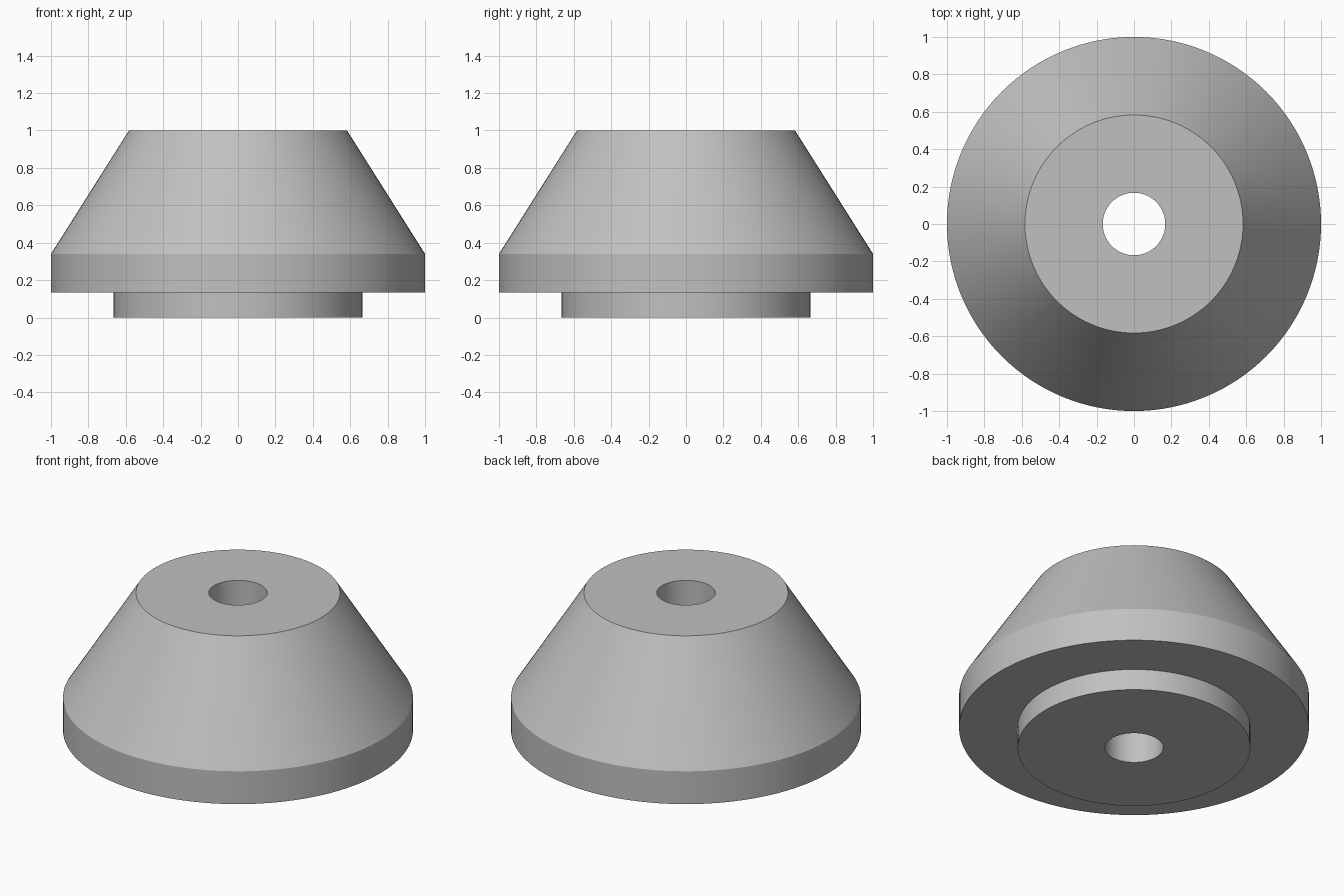
import bpy
import bmesh
import math

cube = bpy.data.objects.get("Cube")
if cube:
    bpy.data.objects.remove(cube, do_unlink=True)

SIDES = 128

# Single plain grey
grey = bpy.data.materials.new("plain_grey")
grey.use_nodes = True
colour = (0.53, 0.53, 0.53, 1.0)
grey.diffuse_color = colour
grey.node_tree.nodes["Principled BSDF"].inputs["Base Color"].default_value = colour


def lathe(name, profile, material):
    """Revolve a closed (radius, height) profile around z."""
    bm = bmesh.new()
    rings = []
    for radius, z in profile:
        rings.append([
            bm.verts.new((radius * math.cos(math.tau * i / SIDES),
                          radius * math.sin(math.tau * i / SIDES), z))
            for i in range(SIDES)])
    for k, ring in enumerate(rings):
        after = rings[(k + 1) % len(rings)]
        for i in range(SIDES):
            j = (i + 1) % SIDES
            bm.faces.new((ring[i], ring[j], after[j], after[i]))
    bmesh.ops.recalc_face_normals(bm, faces=bm.faces)
    mesh = bpy.data.meshes.new(name)
    bm.to_mesh(mesh)
    bm.free()
    mesh.materials.append(material)
    obj = bpy.data.objects.new(name, mesh)
    bpy.context.collection.objects.link(obj)
    bpy.ops.object.select_all(action="DESELECT")
    obj.select_set(True)
    bpy.context.view_layer.objects.active = obj
    bpy.ops.object.shade_smooth_by_angle(angle=math.radians(25))
    return obj


# Bored bushing: lower spigot, straight rim, tapered body, flat top
lathe("tapered_bushing", [
    (0.167, 0.0),
    (0.665, 0.0),
    (0.665, 0.133),
    (1.0, 0.133),
    (1.0, 0.34),
    (0.583, 1.0),
    (0.167, 1.0),
], grey)
